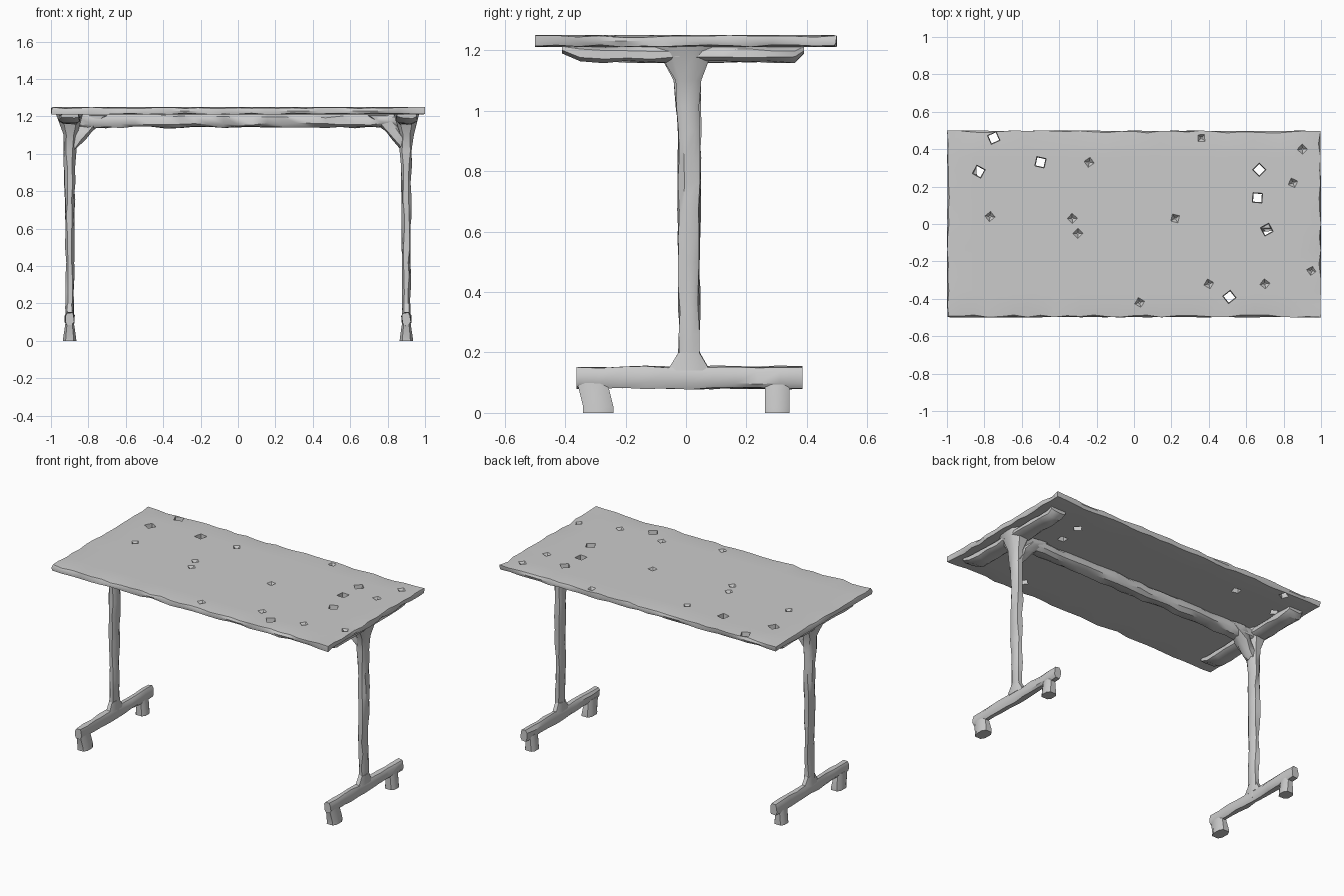
import bpy, bmesh, math, random
from mathutils import Vector

if "Cube" in bpy.data.objects:
    bpy.data.objects.remove(bpy.data.objects["Cube"], do_unlink=True)
random.seed(7)

grey = bpy.data.materials.new("weathered grey")
grey.use_nodes = True
grey.diffuse_color = (0.6, 0.6, 0.6, 1)
grey.node_tree.nodes["Principled BSDF"].inputs["Base Color"].default_value = (0.6, 0.6, 0.6, 1)


def wobble(amount):
    return random.uniform(-amount, amount)


def finish(name, bm, angle=40):
    bmesh.ops.recalc_face_normals(bm, faces=bm.faces)
    mesh = bpy.data.meshes.new(name)
    bm.to_mesh(mesh)
    bm.free()
    mesh.materials.append(grey)
    obj = bpy.data.objects.new(name, mesh)
    bpy.context.collection.objects.link(obj)
    if angle:
        bpy.ops.object.select_all(action="DESELECT")
        bpy.context.view_layer.objects.active = obj
        obj.select_set(True)
        bpy.ops.object.shade_smooth_by_angle(angle=math.radians(angle))
    return obj


def loft(name, stations, step=0.07, rough=0.006):
    """Rough rounded bar through (centre, half-width u, half-width v) stations."""
    bm = bmesh.new()
    rings = []
    direction = (Vector(stations[-1][0]) - Vector(stations[0][0])).normalized()
    if abs(direction.z) > 0.6:
        u, v = Vector((1, 0, 0)), Vector((0, 1, 0))
    elif abs(direction.x) > 0.6:
        u, v = Vector((0, 1, 0)), Vector((0, 0, 1))
    else:
        u, v = Vector((1, 0, 0)), Vector((0, 0, 1))
    samples = []
    for (p, a, b), (q, c, d) in zip(stations, stations[1:]):
        p, q = Vector(p), Vector(q)
        count = max(1, round((q - p).length / step))
        samples += [(p.lerp(q, i / count), a + (c - a) * i / count, b + (d - b) * i / count)
                    for i in range(count)]
    p, a, b = stations[-1]
    samples.append((Vector(p), a, b))
    # Octagonal section with clipped corners
    section = [(1, .5), (.6, 1), (-.6, 1), (-1, .5), (-1, -.5), (-.6, -1), (.6, -1), (1, -.5)]
    for centre, a, b in samples:
        rings.append([bm.verts.new(centre + u * (a * s + wobble(rough)) + v * (b * t + wobble(rough)))
                      for s, t in section])
    for r, s in zip(rings, rings[1:]):
        for i in range(8):
            j = (i + 1) % 8
            bm.faces.new((r[i], r[j], s[j], s[i]))
    bm.faces.new(rings[0])
    bm.faces.new(rings[-1])
    return finish(name, bm)


# Tabletop: thin slab with worn edges
bm = bmesh.new()
bmesh.ops.create_cube(bm, size=1)
for axis, cuts in ((0, 27), (1, 13), (2, 1)):
    edges = [e for e in bm.edges
             if abs((e.verts[0].co - e.verts[1].co)[axis]) > 0.9]
    bmesh.ops.subdivide_edges(bm, edges=edges, cuts=cuts, use_grid_fill=True)
for v in bm.verts:
    ex, ey, ez = (abs(c) > 0.499 for c in v.co)
    v.co = Vector((v.co.x * 2, v.co.y, 1.23 + v.co.z * 0.04))
    if ex or ey:
        inset = random.uniform(0, 0.014) if ez else random.uniform(0, 0.004)
        if ex:
            v.co.x -= math.copysign(inset, v.co.x)
        if ey:
            v.co.y -= math.copysign(inset, v.co.y)
        if ez:
            v.co.z -= math.copysign(random.uniform(0, 0.008), v.co.z - 1.23)
top = finish("tabletop", bm)

# Ragged holes and dents worn into the tabletop
holes = [(-.83, .28), (-.5, .33), (.67, .29), (.66, .14), (.71, -.03), (.51, -.39), (-.75, .46)]
dents = [(-.77, .04), (-.33, .03), (-.3, -.05), (.22, .03), (.36, .46), (.4, -.32),
         (.7, -.32), (.03, -.42), (-.24, .33), (.85, .22), (.9, .4), (.95, -.25)]
bm = bmesh.new()
for spots, r_low, depth in ((holes, 0.024, 0.1), (dents, 0.006, 0.03)):
    for x, y in spots:
        start = random.uniform(0, 6)
        ring = []
        for radius, z in ((r_low, 1.26 - depth), (0.038, 1.26)):
            ring.append([bm.verts.new((x + radius * math.cos(start + i * math.tau / 4),
                                       y + radius * math.sin(start + i * math.tau / 4), z))
                         for i in range(4)])
        for i in range(4):
            j = (i + 1) % 4
            bm.faces.new((ring[0][i], ring[0][j], ring[1][j], ring[1][i]))
        bm.faces.new(ring[0])
        bm.faces.new(ring[1])
cutter = finish("wear_cutter", bm, 0)
cutter.hide_render = True
cutter.hide_set(True)
cut = top.modifiers.new("wear", "BOOLEAN")
cut.operation = "DIFFERENCE"
cut.object = cutter
cut.solver = "EXACT"

# Long beam under the tabletop
loft("centre_beam", [((-.86, .01, 1.178), .045, .036), ((.86, .01, 1.178), .045, .036)], 0.08)

for side, label in ((1, "left"), (-1, "right")):
    x = side * 0.9
    # Upright post flaring into the tabletop
    loft(label + "_post", [((x, .01, .1), .019, .034), ((x, .01, .5), .022, .034),
                           ((x, .01, .93), .027, .037), ((x, .005, 1.1), .036, .042),
                           ((x, -.005, 1.215), .07, .095)], 0.08, 0.005)
    # Cross rail carrying the tabletop
    loft(label + "_top_rail", [((x, -.41, 1.205), .05, .012), ((x, -.35, 1.188), .055, .026),
                               ((x, .36, 1.188), .055, .026), ((x, .39, 1.205), .05, .012)],
         0.08, 0.005)
    # Slanted brace from post to beam
    loft(label + "_brace", [((x - side * .01, .01, 1.03), .025, .03),
                            ((x - side * .07, .01, 1.12), .045, .04),
                            ((x - side * .15, .01, 1.205), .07, .045)], 0.06, 0.01)
    # Floor bar with a hump around the post
    loft(label + "_foot_bar", [((x, -.362, .117), .022, .034), ((x, -.06, .117), .024, .036),
                               ((x, .385, .117), .024, .036)], 0.075, 0.004)
    loft(label + "_foot_collar", [((x, .01, .14), .022, .07), ((x, .01, .2), .02, .034)], 0.06, 0.002)
    # Splayed floor pads
    for place, y_low, y_high, w in (("front", -.29, -.31, .05), ("back", .302, .302, .04)):
        loft(f"{label}_{place}_pad", [((x, y_low, 0), .036, w), ((x, y_low, .02), .034, w),
                                      ((x, y_high, .1), .022, w)], 0.08, 0)
